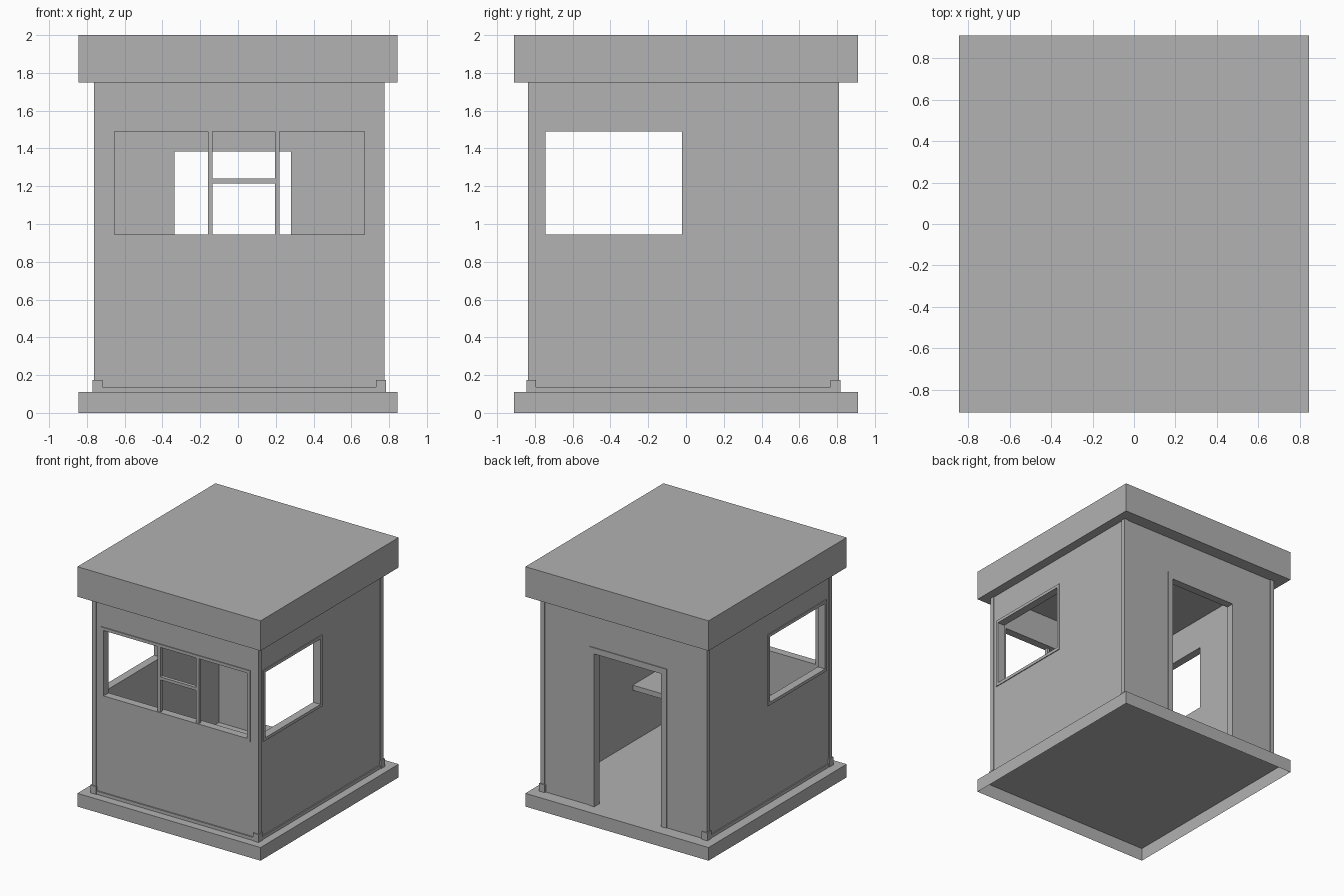
import bpy, bmesh
from mathutils import Vector

old = bpy.data.objects.get("Cube")
if old:
    bpy.data.objects.remove(old, do_unlink=True)

grey = bpy.data.materials.new("plain_grey")
grey.use_nodes = True
colour = (0.445, 0.445, 0.445, 1)
grey.diffuse_color = colour
grey.node_tree.nodes["Principled BSDF"].inputs["Base Color"].default_value = colour


def boxes(name, spans, open_bottom=False):
    """One object made of boxes, each given as (x0, x1, y0, y1, z0, z1)."""
    bm = bmesh.new()
    for x0, x1, y0, y1, z0, z1 in spans:
        low, high = Vector((x0, y0, z0)), Vector((x1, y1, z1))
        made = bmesh.ops.create_cube(bm, size=1)["verts"]
        for v in made:
            v.co = (low + high) / 2 + v.co * (high - low)
    if open_bottom:
        under = [f for f in bm.faces if f.normal.z < -0.5]
        bmesh.ops.delete(bm, geom=under, context="FACES_ONLY")
    mesh = bpy.data.meshes.new(name)
    bm.to_mesh(mesh)
    bm.free()
    mesh.materials.append(grey)
    obj = bpy.data.objects.new(name, mesh)
    bpy.context.scene.collection.objects.link(obj)
    return obj


def cut(obj, span):
    """Cut a box-shaped opening out of an object."""
    cutter = boxes("cutter", [span])
    cutter.hide_render = True
    mod = obj.modifiers.new("opening", "BOOLEAN")
    mod.operation, mod.solver, mod.object = "DIFFERENCE", "EXACT", cutter
    graph = bpy.context.evaluated_depsgraph_get()
    result = bpy.data.meshes.new_from_object(obj.evaluated_get(graph))
    obj.modifiers.clear()
    obj.data = result
    bpy.data.objects.remove(cutter, do_unlink=True)


def border(a0, a1, z0, z1, w):
    """Four rectangles (a0, a1, z0, z1) around an opening."""
    return [(a0, a1, z1 - w, z1), (a0, a1, z0, z0 + w),
            (a0, a0 + w, z0 + w, z1 - w), (a1 - w, a1, z0 + w, z1 - w)]


# Main levels and wall faces
FLOOR, EAVES, THICK = 0.11, 1.75, 0.06
L, R, F, B = -0.755, 0.768, -0.83, 0.803
SILL, HEAD, TRIM = 0.92, 1.515, 0.025
LIP = 0.007

# Base tray and roof slab
boxes("base", [(-0.845, 0.845, -0.91, 0.91, 0, FLOOR)], open_bottom=True)
boxes("roof", [(-0.845, 0.845, -0.91, 0.91, EAVES, 2)])

# Wall shell with the room, windows and doorway cut out
walls = boxes("walls", [(L, R, F, B, FLOOR, EAVES)])
cut(walls, (L + THICK, R - THICK, F + THICK, B - THICK, 0, 1.9))
cut(walls, (-0.655, 0.67, -1, -0.7, SILL + TRIM, HEAD - TRIM))
cut(walls, (-1, 1, -0.745, -0.02, SILL + TRIM, HEAD - TRIM))
cut(walls, (-0.335, 0.28, 0.6, 1, 0, 1.385))

# Window trims
boxes("front_window_frame", [(a, b, F - LIP, F + 0.02, c, d)
      for a, b, c, d in border(-0.68, 0.695, SILL, HEAD, TRIM)])
for name, x0, x1 in (("right_window_frame", L - LIP, L + 0.02),
                     ("left_window_frame", R - 0.02, R + LIP)):
    boxes(name, [(x0, x1, a, b, c, d)
          for a, b, c, d in border(-0.77, 0.005, SILL, HEAD, TRIM)])

# Front window bars
bars = [(x, x + 0.025, F, F + 0.03, SILL + TRIM, HEAD - TRIM) for x in (-0.16, 0.195)]
bars.append((-0.135, 0.195, F, F + 0.03, 1.215, 1.24))
boxes("window_bars", bars)

# Door trim
boxes("door_frame", [(-0.385, -0.335, B - 0.02, B + LIP, FLOOR, 1.435),
                     (0.28, 0.325, B - 0.02, B + LIP, FLOOR, 1.435),
                     (-0.335, 0.28, B - 0.02, B + LIP, 1.385, 1.435)])

# Corner guards and their feet
guards, feet = [], []
for x, sx in ((L, 1), (R, -1)):
    for y, sy in ((F, 1), (B, -1)):
        xs = sorted((x - sx * LIP, x + sx * 0.03))
        ys = sorted((y - sy * LIP, y + sy * 0.03))
        guards.append((*xs, *ys, FLOOR, EAVES))
        xs = sorted((x - sx * 0.015, x + sx * 0.037))
        ys = sorted((y - sy * 0.015, y + sy * 0.037))
        feet.append((*xs, *ys, FLOOR, 0.175))
boxes("corner_guards", guards)
boxes("corner_feet", feet)

# Skirting along the front and both sides
boxes("skirting", [(L + 0.03, R - 0.03, F - 0.01, F + 0.01, FLOOR, 0.137),
                   (L - 0.01, L + 0.01, F + 0.03, B - 0.03, FLOOR, 0.137),
                   (R - 0.01, R + 0.01, F + 0.03, B - 0.03, FLOOR, 0.137)])

# Counter inside, below the front window
boxes("counter", [(L + THICK, R - THICK, F + THICK, -0.31, 0.54, 0.583)])
